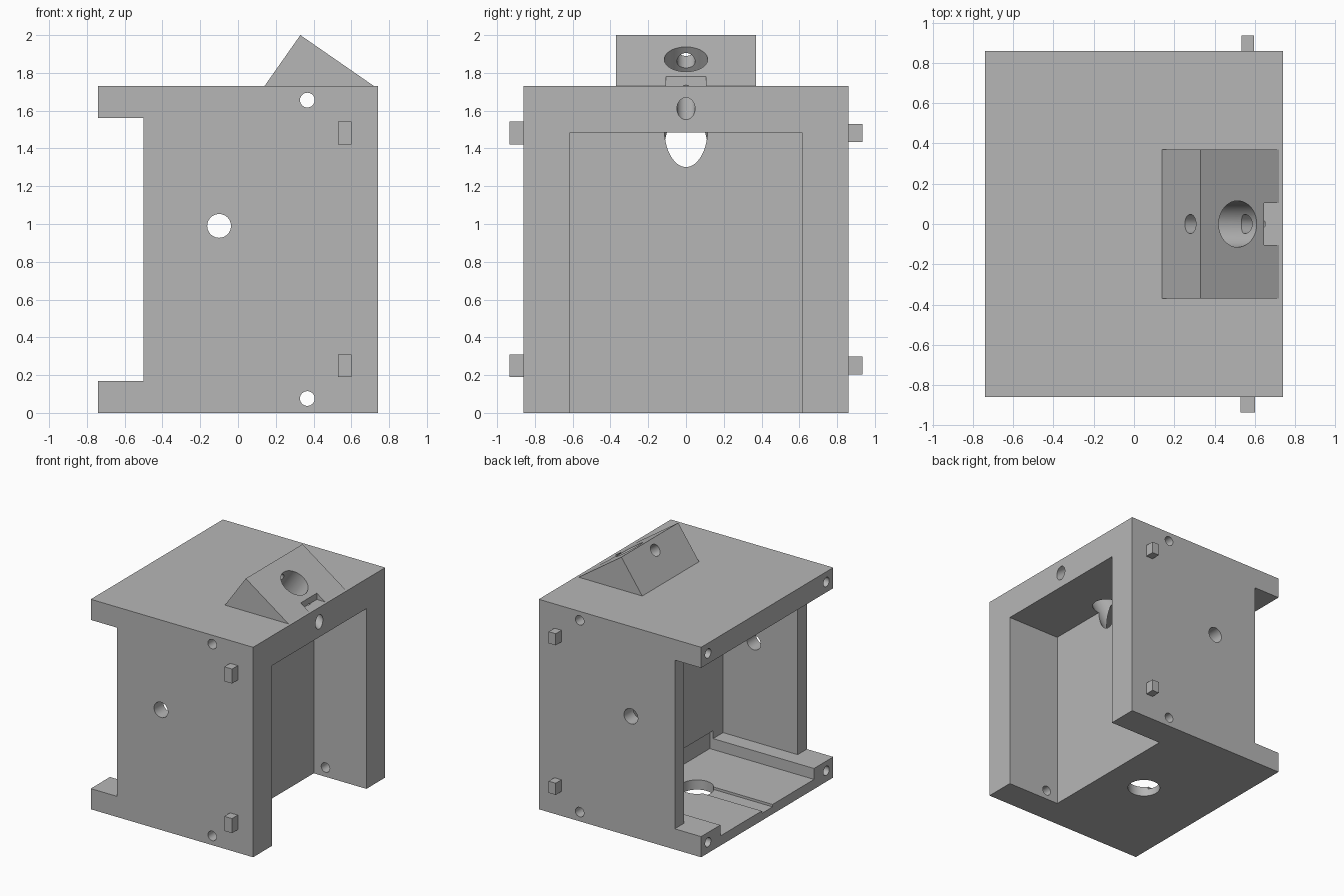
import bpy, bmesh, math
from mathutils import Vector

if "Cube" in bpy.data.objects:
    bpy.data.objects.remove(bpy.data.objects["Cube"])

grey = bpy.data.materials.new("plain grey")
grey.use_nodes = True
colour = (0.47, 0.47, 0.47, 1)
grey.diffuse_color = colour
grey.node_tree.nodes["Principled BSDF"].inputs["Base Color"].default_value = colour


def add_object(name, bm):
    bmesh.ops.recalc_face_normals(bm, faces=bm.faces)
    mesh = bpy.data.meshes.new(name)
    bm.to_mesh(mesh)
    bm.free()
    mesh.materials.append(grey)
    obj = bpy.data.objects.new(name, mesh)
    bpy.context.collection.objects.link(obj)
    return obj


def prism(name, profile, y0, y1):
    """Extrude an (x, z) profile along y."""
    bm = bmesh.new()
    face = bm.faces.new([bm.verts.new((x, y0, z)) for x, z in profile])
    ext = bmesh.ops.extrude_face_region(bm, geom=[face])["geom"]
    bmesh.ops.translate(bm, vec=(0, y1 - y0, 0),
                        verts=[v for v in ext if isinstance(v, bmesh.types.BMVert)])
    return add_object(name, bm)


def box(name, x0, x1, y0, y1, z0, z1):
    return prism(name, [(x0, z0), (x1, z0), (x1, z1), (x0, z1)], y0, y1)


def rod(name, start, end, radius, sides=48):
    start, end = Vector(start), Vector(end)
    bm = bmesh.new()
    bmesh.ops.create_cone(bm, cap_ends=True, segments=sides, radius1=radius,
                          radius2=radius, depth=(end - start).length)
    turn = (end - start).to_track_quat("Z", "Y").to_matrix().to_4x4()
    bmesh.ops.transform(bm, matrix=turn, verts=bm.verts)
    bmesh.ops.translate(bm, vec=(start + end) / 2, verts=bm.verts)
    return add_object(name, bm)


def combine(target, tool, operation="DIFFERENCE"):
    """Apply a boolean and remove the helper."""
    tool.hide_render = True
    mod = target.modifiers.new("boolean", "BOOLEAN")
    mod.operation = operation
    mod.solver = "EXACT"
    mod.object = tool
    bpy.context.view_layer.objects.active = target
    bpy.ops.object.modifier_apply(modifier=mod.name)
    bpy.data.objects.remove(tool)


# Housing: C-shaped side profile with overhanging top and bottom plates
X, Y, TOP = 0.74, 0.86, 1.73
housing = prism("housing", [(-X, 0), (X, 0), (X, TOP), (-X, TOP), (-X, 1.56),
                            (-0.5, 1.56), (-0.5, 0.17), (-X, 0.17)], -Y, Y)

# Sloped block on top, with a small notch at its foot
wedge = prism("wedge", [(0.14, 1.68), (0.72, 1.68), (0.72, TOP), (0.33, 2.0),
                        (0.14, TOP)], -0.37, 0.37)
combine(wedge, box("notch", 0.645, 0.8, -0.105, 0.105, 1.722, 1.85))
combine(housing, wedge, "UNION")

# Main cavity, floor channel, undercut at the rear of the channel, floor groove
combine(housing, box("cavity", -0.9, 0.18, -0.74, 0.74, 0.17, 1.56))
combine(housing, box("floor_channel", -0.9, 0.18, -0.61, 0.61, 0.08, 0.3))
combine(housing, box("undercut", 0.1, 0.21, -0.61, 0.61, 0.08, 0.235))
combine(housing, box("floor_groove", -0.9, -0.1, -0.07, 0.07, 0.06, 0.2))

# Recess, open at the bottom
combine(housing, box("recess", 0.26, 0.9, -0.615, 0.615, -0.1, 1.485))

# Wide bore square to the long slope, and a thin hole crossing it
slope = Vector((0.39, 0, -0.27)).normalized()
normal = Vector((0.27, 0, 0.39)).normalized()
mouth = Vector((0.515, 0, 1.872))
combine(housing, rod("wide_bore", mouth + normal * 0.2, mouth - normal * 0.85, 0.115, 64))
entry = Vector((0.28, 0, 1.929))
combine(housing, rod("cross_hole", entry - slope * 0.2, entry + slope * 0.8, 0.048))

# Holes running through both side walls
for x, z, r in [(-0.10, 0.99, 0.063), (0.367, 1.656, 0.039), (0.367, 0.076, 0.039)]:
    combine(housing, rod("side_hole", (x, -1, z), (x, 1, z), r))

# Floor hole
combine(housing, rod("floor_hole", (-0.10, 0, -0.1), (-0.10, 0, 0.3), 0.124, 64))

# Blind screw holes in the open end
for y in (-0.77, 0.77):
    for z in (0.09, 1.645):
        combine(housing, rod("screw_hole", (-0.9, y, z), (-0.5, y, z), 0.038, 32))

bpy.ops.object.select_all(action="DESELECT")
housing.select_set(True)
bpy.context.view_layer.objects.active = housing
bpy.ops.object.shade_smooth_by_angle(angle=math.radians(30))

# Locating pegs on both sides, slightly smaller on the back
for level, z in (("lower", 0.25), ("upper", 1.482)):
    box(level + "_front_peg", 0.53, 0.60, -0.935, -Y + 0.01, z - 0.06, z + 0.06)
    box(level + "_back_peg", 0.533, 0.597, Y - 0.01, 0.935, z - 0.048, z + 0.048)
